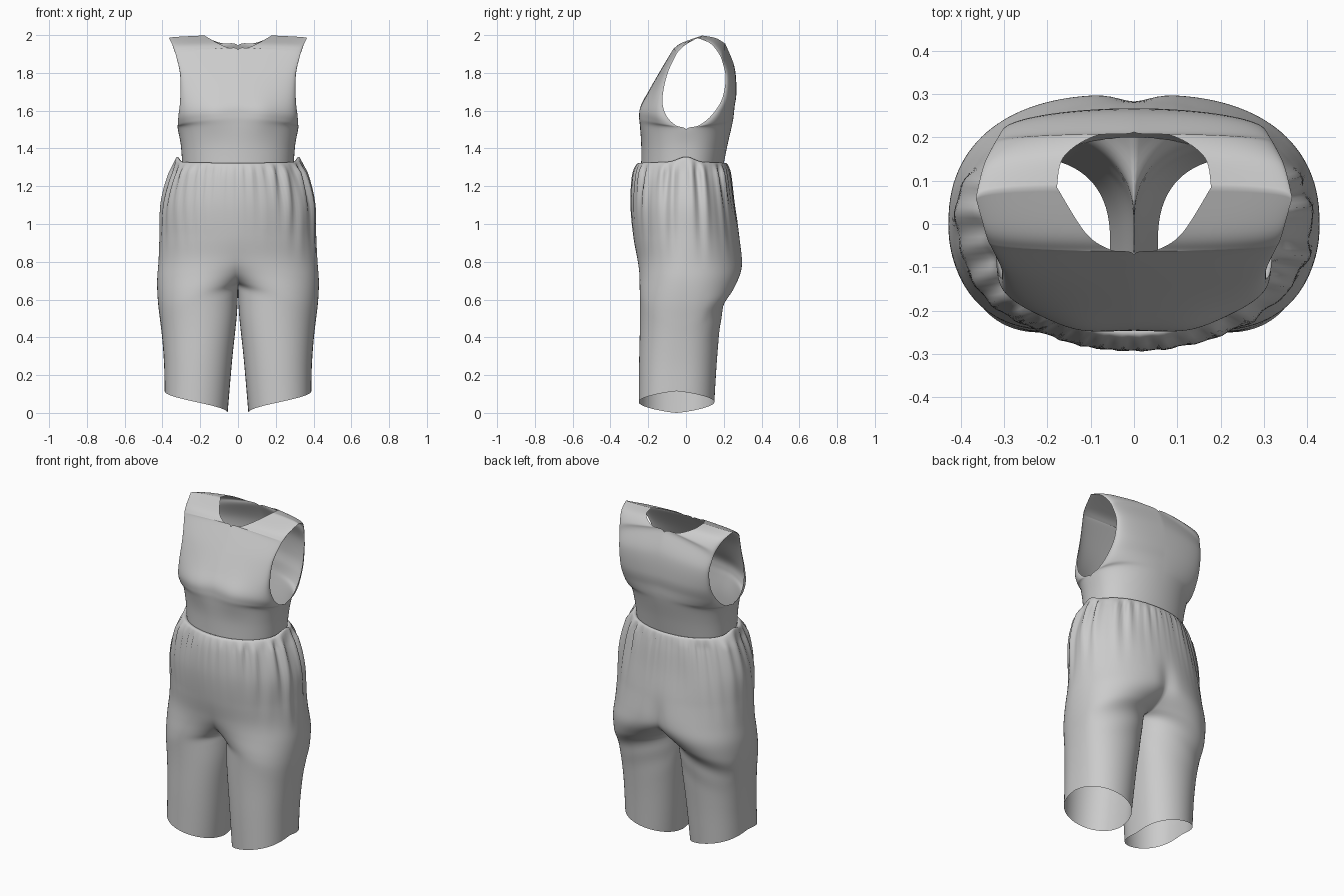
import bpy, bmesh, math

if "Cube" in bpy.data.objects:
    bpy.data.objects.remove(bpy.data.objects["Cube"])

SUB, COLS = 7, 36


def spline(rows):
    """Smooth rows of parameters with a Catmull-Rom spline."""
    out = []
    for i in range(len(rows) - 1):
        quad = [rows[max(i - 1, 0)], rows[i], rows[i + 1], rows[min(i + 2, len(rows) - 1)]]
        for k in range(SUB):
            t = k / SUB
            out.append([0.5 * (2 * b + (c - a) * t + (2 * a - 5 * b + 4 * c - d) * t * t
                               + (3 * b - a - 3 * c + d) * t ** 3) for a, b, c, d in zip(*quad)])
    return out + [list(rows[-1])]


def panel(bm, rows, side, powers, detail):
    """Cloth panel. Row: start angle, inner x, outer x, seam y, depth, inner z, outer z."""
    grid = []
    for a0, xin, xout, ymid, depth, zin, zout in spline(rows):
        a0 = min(0, max(-90, a0))
        power = powers[0] + (powers[1] - powers[0]) * a0 / -90
        a0 = math.radians(a0)
        xin = max(0, xin)
        r = (xout - xin) / (1 - math.sin(a0))
        line = []
        for j in range(COLS + 1):
            s = j / COLS
            a = a0 + (math.pi / 2 - a0) * s
            x = xin if j == 0 else xout - r + r * math.sin(a)
            y = ymid + depth * max(0, math.cos(a)) ** power
            z = zin + (zout - zin) * s
            line.append(bm.verts.new(detail(side * x, y, z)))
        grid.append(line)
    for p, q in zip(grid, grid[1:]):
        for j in range(COLS):
            bm.faces.new((p[j], p[j + 1], q[j + 1], q[j]))


def garment(name, tables, powers, detail):
    bm = bmesh.new()
    for rows in tables:
        for side in (1, -1):
            panel(bm, rows, side, powers, detail)
    bmesh.ops.remove_doubles(bm, verts=bm.verts, dist=0.0008)
    bmesh.ops.recalc_face_normals(bm, faces=bm.faces)
    for f in bm.faces:
        f.smooth = True
    me = bpy.data.meshes.new(name)
    bm.to_mesh(me)
    bm.free()
    ob = bpy.data.objects.new(name, me)
    bpy.context.collection.objects.link(ob)


def bust(x, y, z):
    if y < 0:
        y -= 0.012 * math.exp(-((abs(x) - 0.13) / 0.08) ** 2 - ((z - 1.58) / 0.1) ** 2)
    return x, y, z


def gathers(x, y, z):
    """Pleats under the waist, deeper and longer toward the hips, plus seat shaping."""
    phi = math.atan2(y, x)
    hip = abs(math.cos(phi)) ** 1.5
    rad = max(math.hypot(x, y), 0.05)
    top = min(1, max(0, (1.325 - z) / 0.05))
    fade = min(1, max(0, (z - 0.75) / 0.55)) ** (3.5 - 2.2 * hip)
    w = 0.55 * math.sin(36 * phi + 2 * math.sin(3 * phi) + 3 * z)
    w += 1.1 * hip * math.sin(15 * phi + 8 * z * math.sin(phi) + 1.3 * math.sin(2 * phi))
    k = 1 + 0.013 * w * fade * top / rad
    if y > 0.1:
        y -= 0.014 * math.exp(-(x / 0.05) ** 2 - ((z - 0.82) / 0.12) ** 2)
        y += 0.003 * math.sin(34 * z + 16 * abs(x)) * math.exp(-((z - 0.55) / 0.1) ** 2)
    # bunched cloth at the side seams
    z += 0.03 * math.exp(-(y / 0.06) ** 2 - ((rad - 0.325) / 0.02) ** 2 - ((z - 1.32) / 0.05) ** 2)
    return x * k, y * k, z


# Bodice: waist up to the shoulder, open at neck and armholes
front = [
    (0, 0, .295, 0, -.237, 1.32, 1.32),
    (0, 0, .303, 0, -.237, 1.42, 1.42),
    (0, 0, .318, 0, -.243, 1.52, 1.50),
    (0, 0, .319, -.055, -.19, 1.575, 1.523),
    (0, 0, .315, -.105, -.132, 1.63, 1.575),
    (0, 0, .306, -.125, -.075, 1.70, 1.66),
    (0, 0, .306, -.10, -.037, 1.81, 1.79),
    (0, 0, .328, -.055, -.015, 1.922, 1.89),
    (0, .055, .337, -.037, -.022, 1.934, 1.917),
    (0, .112, .347, -.005, -.015, 1.96, 1.947),
    (0, .178, .365, .06, .025, 1.998, 1.985)]
back = [
    (0, 0, .295, 0, .20, 1.32, 1.32),
    (0, 0, .303, 0, .22, 1.42, 1.42),
    (0, 0, .318, 0, .243, 1.52, 1.50),
    (0, 0, .317, .07, .182, 1.57, 1.523),
    (0, 0, .312, .135, .122, 1.62, 1.575),
    (0, 0, .305, .19, .077, 1.70, 1.66),
    (0, 0, .305, .21, .047, 1.83, 1.77),
    (0, 0, .316, .195, .017, 1.945, 1.85),
    (0, .09, .327, .175, .028, 1.958, 1.90),
    (0, .162, .348, .13, .025, 1.985, 1.955),
    (0, .178, .365, .06, .025, 1.998, 1.985)]
garment("bodice", (front, back), (0.82, 0.82), bust)

# Trousers: waist down the centre seam, under the crotch, then down the inseam
# angle, inner x, outer x, seam y, front depth, back depth, inner z, outer z
legs = [
    (0, 0, .294, 0, .237, .20, 1.32, 1.32),
    (0, 0, .325, 0, .262, .22, 1.315, 1.325),
    (0, 0, .368, 0, .284, .238, 1.24, 1.24),
    (0, 0, .405, 0, .293, .258, 1.10, 1.10),
    (0, 0, .413, 0, .280, .285, .94, .94),
    (-7, 0, .420, 0, .258, .298, .82, .81),
    (-24, 0, .428, 0, .247, .288, .75, .70),
    (-52, 0, .424, -.005, .24, .255, .695, .59),
    (-90, 0, .411, -.015, .228, .215, .66, .48),
    (-90, .006, .400, -.028, .216, .207, .52, .38),
    (-90, .03, .391, -.04, .208, .203, .29, .25),
    (-90, .055, .388, -.05, .20, .20, 0, .115)]
leg_front = [r[:4] + (-r[4],) + r[6:] for r in legs]
leg_back = [r[:4] + (r[5],) + r[6:] for r in legs]
garment("trousers", (leg_front, leg_back), (0.92, 0.76), gathers)
